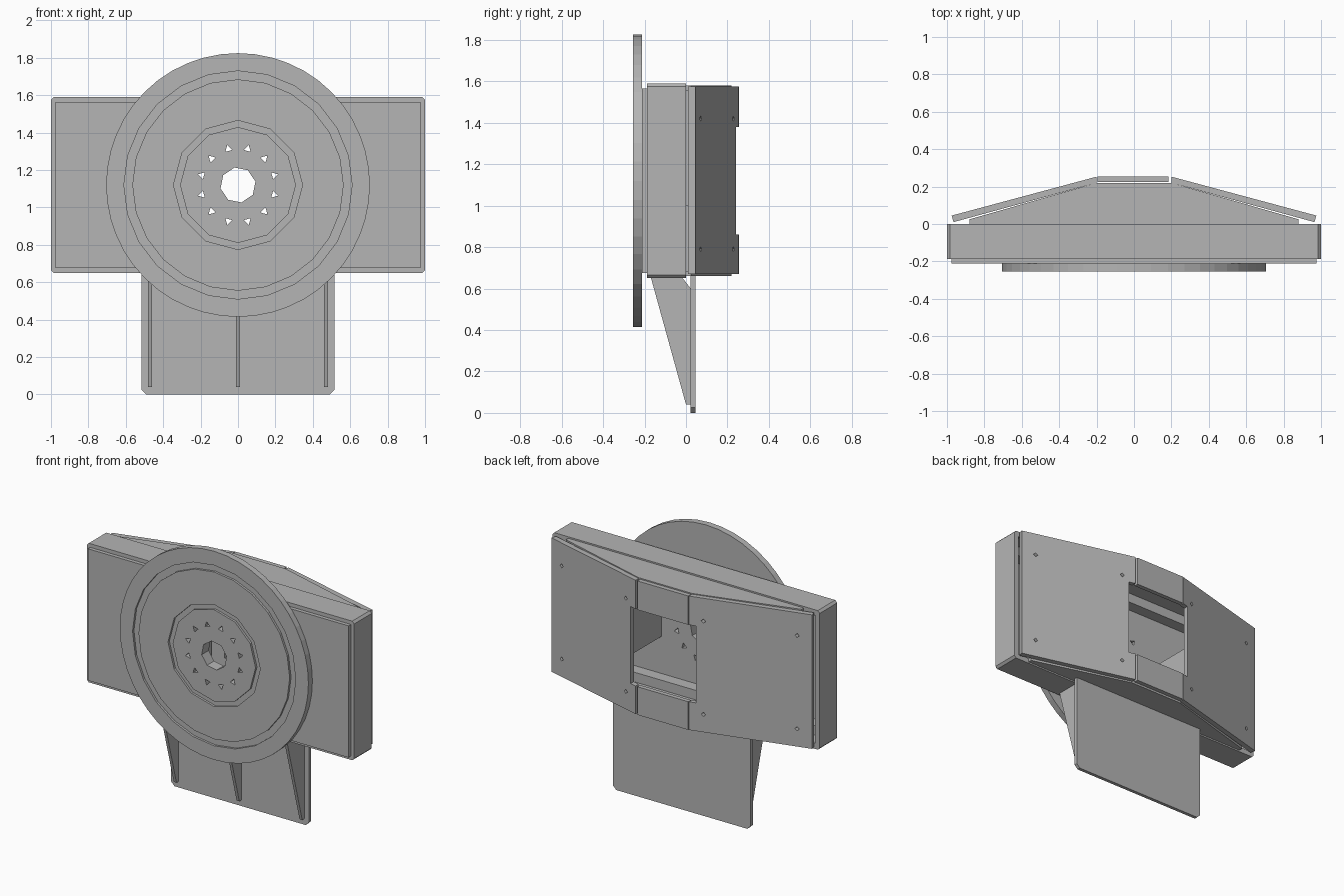
import bpy, bmesh, math
from mathutils import Matrix, Vector

old = bpy.data.objects.get("Cube")
if old:
    bpy.data.objects.remove(old, do_unlink=True)

grey = bpy.data.materials.new("plain grey")
grey.use_nodes = True
colour = (0.46, 0.46, 0.46, 1)
grey.diffuse_color = colour
grey.node_tree.nodes["Principled BSDF"].inputs["Base Color"].default_value = colour

CZ = 1.12   # height of the disc centre
ORDER = {"x": lambda p, t: (t, *p),
         "y": lambda p, t: (p[0], t, p[1]),
         "z": lambda p, t: (*p, t)}


def finish(name, bm):
    bmesh.ops.recalc_face_normals(bm, faces=bm.faces)
    mesh = bpy.data.meshes.new(name)
    bm.to_mesh(mesh)
    bm.free()
    mesh.materials.append(grey)
    ob = bpy.data.objects.new(name, mesh)
    bpy.context.scene.collection.objects.link(ob)
    return ob


def prism(name, pts, axis, lo, hi, bm=None):
    """Extrude an outline along one axis."""
    own = bm is None
    bm = bmesh.new() if own else bm
    a, b = [[bm.verts.new(ORDER[axis](p, t)) for p in pts] for t in (lo, hi)]
    bm.faces.new(a)
    bm.faces.new(b[::-1])
    for i in range(len(pts)):
        j = (i + 1) % len(pts)
        bm.faces.new((a[i], b[i], b[j], a[j]))
    return finish(name, bm) if own else None


def rect(x0, x1, y0, y1, c=0):
    """Rectangle outline, with optional clipped corners."""
    if not c:
        return [(x0, y0), (x1, y0), (x1, y1), (x0, y1)]
    return [(x0 + c, y0), (x1 - c, y0), (x1, y0 + c), (x1, y1 - c),
            (x1 - c, y1), (x0 + c, y1), (x0, y1 - c), (x0, y0 + c)]


def circle(r, n, x=0, z=CZ, turn=0.0):
    return [(x + r * math.cos(turn + math.tau * i / n),
             z + r * math.sin(turn + math.tau * i / n)) for i in range(n)]


def cut(ob, cutter):
    mod = ob.modifiers.new("cut", "BOOLEAN")
    mod.object = cutter
    mod.operation = "DIFFERENCE"
    mod.solver = "EXACT"
    cutter.hide_render = True
    cutter.hide_viewport = True
    cutter.display_type = "WIRE"


def ring(name, r_out, r_in, n, y0, y1):
    """Square-sectioned ring around the disc axis."""
    bm = bmesh.new()
    loops = [[bm.verts.new((x, y, z)) for x, z in circle(r, n)]
             for r, y in ((r_out, y0), (r_out, y1), (r_in, y1), (r_in, y0))]
    for k in range(4):
        a, b = loops[k], loops[(k + 1) % 4]
        for i in range(n):
            j = (i + 1) % n
            bm.faces.new((a[i], a[j], b[j], b[i]))
    return finish(name, bm)


# Front disc with two shallow grooves
disc = prism("front_disc", circle(0.705, 48), "y", -0.255, -0.212)
cut(disc, ring("outer_groove_cutter", 0.61, 0.565, 24, -0.3, -0.24))
cut(disc, ring("inner_groove_cutter", 0.345, 0.31, 12, -0.3, -0.24))

# Front plate behind the disc
plate = prism("front_plate", rect(-0.975, 0.975, 0.675, 1.565), "y", -0.212, -0.18)

# Centre bore and the circle of small holes, through disc and plate
bore = bmesh.new()
prism("", circle(0.095, 8, turn=0.2), "y", -0.4, -0.1, bore)
for i in range(12):
    a = math.tau * (i + 0.5) / 12
    prism("", circle(0.022, 3, 0.2 * math.cos(a), CZ + 0.2 * math.sin(a), a),
          "y", -0.4, -0.1, bore)
bore = finish("bore_cutter", bore)
cut(disc, bore)
cut(plate, bore)

# Housing frame, open at the back
frame = prism("housing_frame", rect(-1, 1, 0.65, 1.59, 0.015), "y", -0.187, 0)
cut(frame, prism("frame_cutter", rect(-0.965, 0.965, 0.685, 1.555), "y", -0.4, 0.2))

# Rails and stiffeners inside the housing
for name, z0, z1 in (("lower_rail", 0.68, 0.75), ("upper_rail", 1.49, 1.56)):
    prism(name, rect(-0.18, -0.1, z0, z1), "x", -0.96, 0.96)
prism("left_stiffener", rect(-0.18, 0.16, 1.0, 1.56), "x", 0.31, 0.33)
prism("right_stiffener", rect(-0.18, 0.16, 0.68, 1.14), "x", -0.33, -0.31)

# Tapered top and bottom plates carrying the rear cover
taper = [(-0.88, -0.01), (-0.88, 0.025), (-0.2, 0.22),
         (0.2, 0.22), (0.88, 0.025), (0.88, -0.01)]
for name, z0, z1 in (("top_plate", 1.555, 1.58), ("bottom_plate", 0.66, 0.685)):
    prism(name, taper, "z", z0, z1)

# Rear cover: two sloping panels and a centre strip, with a window cut out
window = prism("window_cutter", rect(-0.245, 0.245, 0.86, 1.38), "y", 0.1, 0.4)
strip = prism("rear_centre_strip", rect(-0.195, 0.185, 0.225, 0.255), "z", 0.67, 1.575)
cut(strip, window)
for side, s in (("left", 1), ("right", -1)):
    outline = [(s * 0.975, 0.045), (s * 0.965, 0.01), (s * 0.2, 0.22), (s * 0.2, 0.253)]
    panel = prism(side + "_rear_panel", outline, "z", 0.67, 1.575)
    cut(panel, window)
    screws = bmesh.new()
    for x in (0.29, 0.88):
        for z in (0.79, 1.42):
            prism("", circle(0.014, 4, s * x, z), "y", -0.05, 0.4, screws)
    cut(panel, finish(side + "_screw_cutter", screws))

# Lower mounting plate
c = 0.025
foot = [(-0.515, 0.67), (-0.515, c), (-0.515 + c, 0),
        (0.515 - c, 0), (0.515, c), (0.515, 0.67)]
prism("mounting_plate", foot, "y", 0.022, 0.045)

# Triangular gussets between the housing and the mounting plate
gusset = [(-0.17, 0.655), (-0.02, 0.655), (0.023, 0.6), (0.023, 0.04), (0.0, 0.04)]
for name, x in (("left", 0.47), ("middle", 0), ("right", -0.47)):
    prism(name + "_gusset", gusset, "x", x - 0.01, x + 0.01)
